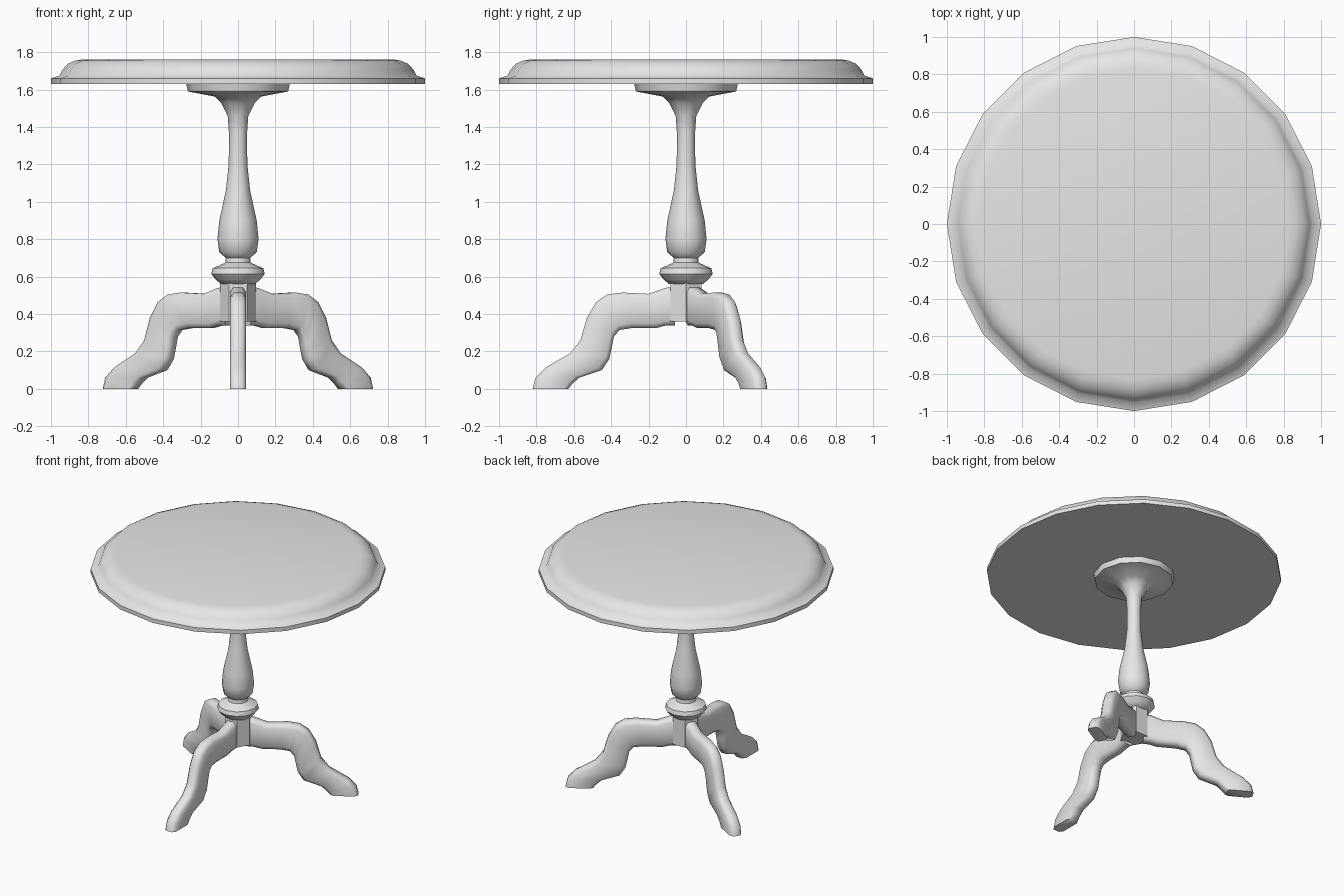
import bpy, bmesh, math

if "Cube" in bpy.data.objects:
    bpy.data.objects.remove(bpy.data.objects["Cube"])

grey = bpy.data.materials.new("plain grey")
grey.diffuse_color = (0.8, 0.8, 0.8, 1)
grey.use_nodes = True
grey.node_tree.nodes["Principled BSDF"].inputs["Base Color"].default_value = grey.diffuse_color


def loft(name, rings, angle):
    """Skin closed rings of points, cap both ends and smooth."""
    bm = bmesh.new()
    loops = [[bm.verts.new(p) for p in ring] for ring in rings]
    n = len(loops[0])
    for a, b in zip(loops, loops[1:]):
        for i in range(n):
            j = (i + 1) % n
            bm.faces.new((a[i], a[j], b[j], b[i]))
    bm.faces.new(loops[0][::-1])
    bm.faces.new(loops[-1])
    bmesh.ops.recalc_face_normals(bm, faces=bm.faces)
    mesh = bpy.data.meshes.new(name)
    bm.to_mesh(mesh)
    bm.free()
    mesh.materials.append(grey)
    obj = bpy.data.objects.new(name, mesh)
    bpy.context.collection.objects.link(obj)
    bpy.ops.object.select_all(action='DESELECT')
    obj.select_set(True)
    bpy.context.view_layer.objects.active = obj
    bpy.ops.object.shade_smooth_by_angle(angle=math.radians(angle))
    return obj


def turned(name, profile, sides, angle):
    """Lathe a (radius, height) profile with a set number of sides."""
    turns = [2 * math.pi * i / sides for i in range(sides)]
    return loft(name, [[(r * math.cos(t), r * math.sin(t), z) for t in turns]
                       for r, z in profile], angle)


# Round top with moulded rim
turned("table_top", [(1, 1.63), (1, 1.66), (0.955, 1.675), (0.94, 1.705),
                     (0.91, 1.738), (0.87, 1.755), (0.83, 1.762)], 20, 50)

# Turned column, from the collar up to the plate under the top
turned("column", [(0.09, 0.56), (0.12, 0.585), (0.143, 0.615), (0.135, 0.645),
                  (0.068, 0.675), (0.065, 0.70), (0.1, 0.73), (0.11, 0.80),
                  (0.1, 0.90), (0.065, 1.06), (0.05, 1.2), (0.048, 1.36),
                  (0.055, 1.46), (0.09, 1.53), (0.125, 1.563),
                  (0.268, 1.59), (0.278, 1.635)], 12, 50)

# Six-sided block that holds the legs
turned("leg_block", [(0.097, 0.36), (0.097, 0.575)], 6, 30)

# Curved leg: upper edge and lower edge as (reach, height) pairs
STATIONS = [
    ((0.06, 0.545), (0.06, 0.34)), ((0.11, 0.54), (0.11, 0.338)),
    ((0.20, 0.508), (0.16, 0.325)), ((0.34, 0.515), (0.29, 0.325)),
    ((0.42, 0.505), (0.355, 0.315)), ((0.48, 0.465), (0.385, 0.28)),
    ((0.53, 0.38), (0.395, 0.23)), ((0.565, 0.26), (0.41, 0.16)),
    ((0.62, 0.19), (0.45, 0.10)), ((0.75, 0.115), (0.57, 0.06)),
    ((0.805, 0.06), (0.605, 0.03)), ((0.82, 0), (0.63, 0))]
# Rounded section: (half-width offset, position from lower to upper edge)
SECTION = [(-0.025, 0), (0.025, 0), (0.043, 0.13), (0.043, 0.87),
           (0.025, 1), (-0.025, 1), (-0.043, 0.87), (-0.043, 0.13)]

for name, degrees in (("front_leg", 270), ("right_leg", 30), ("left_leg", 150)):
    c, s = math.cos(math.radians(degrees)), math.sin(math.radians(degrees))
    rings = []
    for top, low in STATIONS:
        ring = []
        for w, f in SECTION:
            r = low[0] + (top[0] - low[0]) * f
            z = low[1] + (top[1] - low[1]) * f
            ring.append((r * c - w * s, r * s + w * c, z))
        rings.append(ring)
    loft(name, rings, 60)
